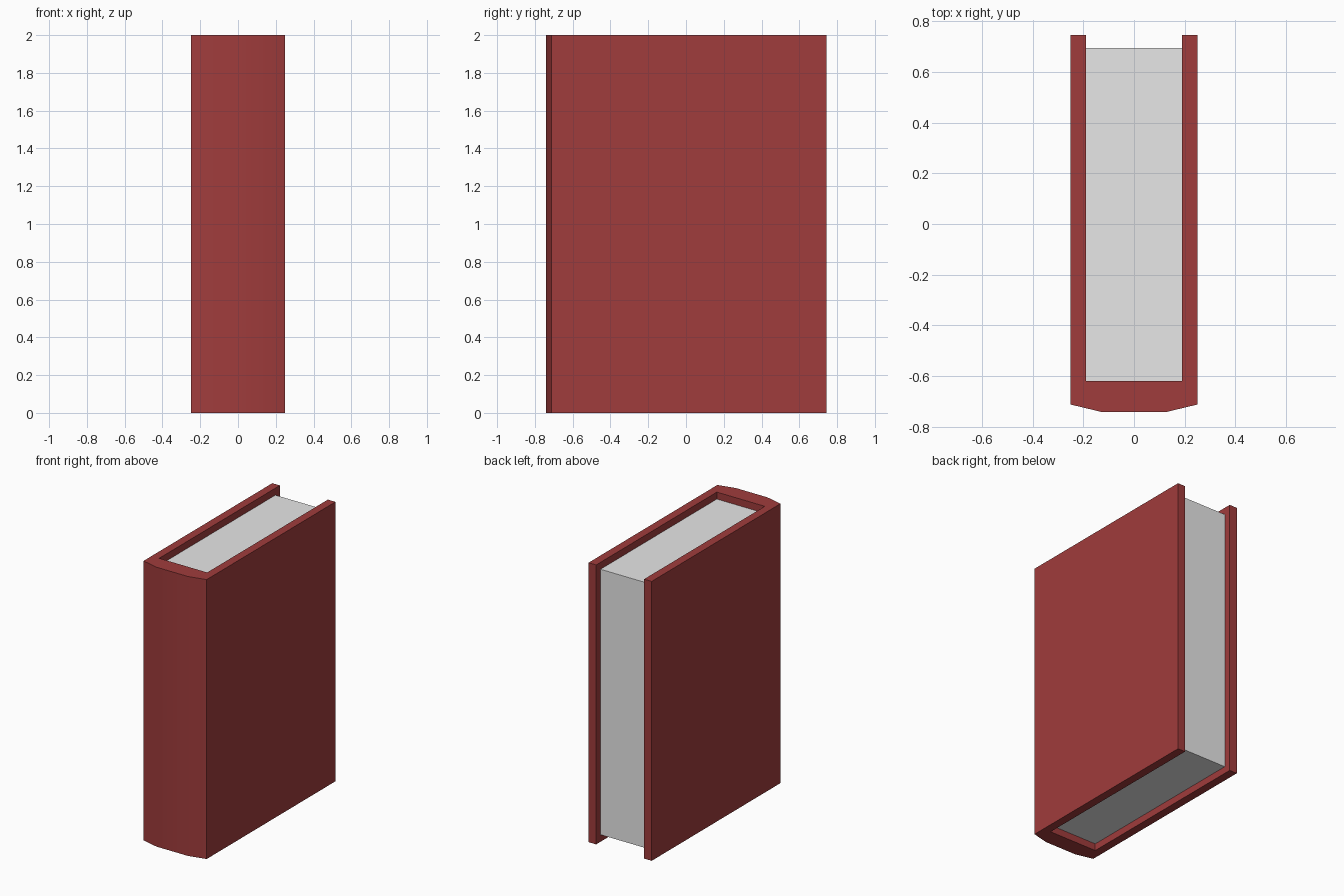
import bpy
import bmesh
import math

default = bpy.data.objects.get("Cube")
if default:
    bpy.data.objects.remove(default, do_unlink=True)


def make_material(name, color):
    mat = bpy.data.materials.new(name)
    mat.use_nodes = True
    mat.diffuse_color = color
    mat.node_tree.nodes["Principled BSDF"].inputs["Base Color"].default_value = color
    return mat


def extrude_outline(name, outline, bottom, top, mat):
    """Raise a closed xy outline into a solid between two heights."""
    bm = bmesh.new()
    face = bm.faces.new([bm.verts.new((x, y, bottom)) for x, y in outline])
    raised = bmesh.ops.extrude_face_region(bm, geom=[face])["geom"]
    verts = [v for v in raised if isinstance(v, bmesh.types.BMVert)]
    bmesh.ops.translate(bm, vec=(0, 0, top - bottom), verts=verts)
    bmesh.ops.recalc_face_normals(bm, faces=bm.faces)
    mesh = bpy.data.meshes.new(name)
    bm.to_mesh(mesh)
    bm.free()
    mesh.materials.append(mat)
    obj = bpy.data.objects.new(name, mesh)
    bpy.context.collection.objects.link(obj)
    return obj


red = make_material("cover red", (0.35, 0.045, 0.045, 1))
paper = make_material("paper white", (0.8, 0.8, 0.8, 1))

HEIGHT = 2.0
OUTER, INNER = 0.25, 0.19    # half widths outside and inside the boards
BACK, SPINE = 0.745, -0.62   # open edge and inner spine wall
INSET = 0.05                 # pages sit inside the cover edges

# Cover: two boards joined by a gently rounded spine
half = [(0.125, -0.742), (OUTER, -0.712), (OUTER, BACK), (INNER, BACK), (INNER, SPINE)]
mirrored = [(-x, y) for x, y in reversed(half)]
cover = extrude_outline("cover", half + mirrored, 0, HEIGHT, red)

# Smooth the rounded spine and keep the board edges sharp
bpy.ops.object.select_all(action="DESELECT")
cover.select_set(True)
bpy.context.view_layer.objects.active = cover
bpy.ops.object.shade_smooth_by_angle(angle=math.radians(30))

# Page block
front, back = SPINE, BACK - INSET
pages = [(-INNER, front), (INNER, front), (INNER, back), (-INNER, back)]
extrude_outline("pages", pages, INSET, HEIGHT - INSET, paper)
